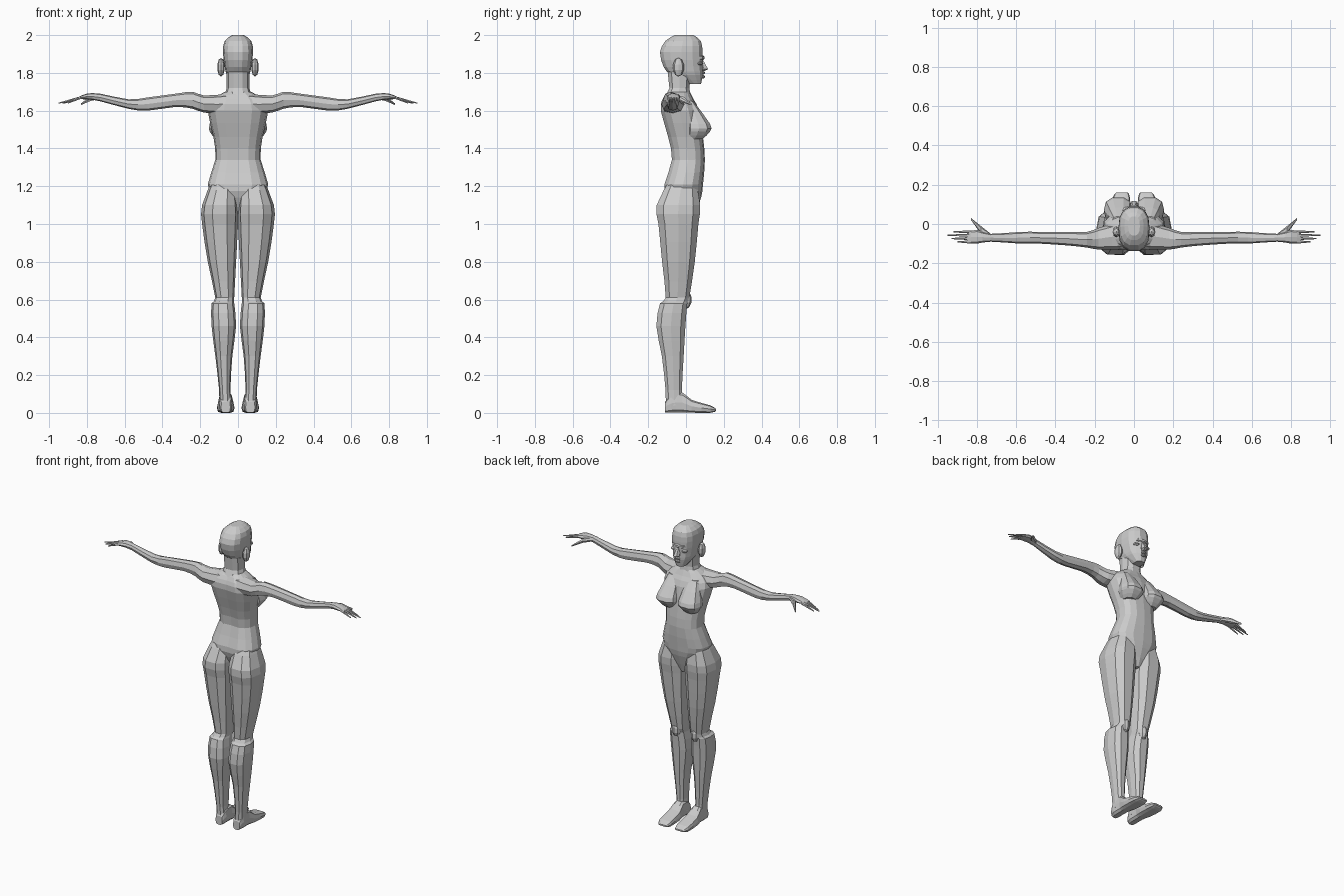
import bpy, bmesh
from math import cos, sin, pi, copysign
from mathutils import Vector

cube = bpy.data.objects.get("Cube")
if cube:
    bpy.data.objects.remove(cube, do_unlink=True)

grey = bpy.data.materials.new("pale grey")
grey.use_nodes = True
grey.diffuse_color = (0.6, 0.6, 0.6, 1)
grey.node_tree.nodes["Principled BSDF"].inputs["Base Color"].default_value = grey.diffuse_color


def finish(name, bm, height, mirror):
    """Turn a bmesh into a flat shaded object, raised to a height and mirrored across x."""
    bmesh.ops.recalc_face_normals(bm, faces=bm.faces)
    mesh = bpy.data.meshes.new(name)
    bm.to_mesh(mesh)
    bm.free()
    mesh.materials.append(grey)
    body_part = bpy.data.objects.new(name, mesh)
    body_part.location.z = height
    bpy.context.collection.objects.link(body_part)
    if mirror:
        modifier = body_part.modifiers.new("mirror", "MIRROR")
        modifier.use_mirror_merge = False


def refine(rows):
    """Insert a smoothly curved section between every neighbouring pair."""
    rows = [Vector(row) for row in rows]
    padded = [rows[0], *rows, rows[-1]]
    refined = []
    for before, start, end, after in zip(padded, rows, rows[1:], padded[3:]):
        refined.append(start)
        refined.append((start + end) / 2 + (start + end - before - after) / 16)
    refined.append(rows[-1])
    return refined


def symmetric(rows):
    """Expand (position, half width, back, front) rows to full sections."""
    return [(position, -half, half, back, front) for position, half, back, front in rows]


def superellipse(low, high, wave, power):
    """Place a squared-off sine or cosine between two limits."""
    return (low + high) / 2 + copysign(abs(wave) ** power, wave) * (high - low) / 2


def loft(name, axis, rows, height=0, sides=10, power=0.8, mirror=False, groove=0):
    """Skin sections along an axis; a row is position, then both limits of each other axis."""
    bm = bmesh.new()
    rings = []
    for position, left, right, low, high in rows:
        ring = []
        for step in range(sides):
            angle = 2 * pi * step / sides
            across = superellipse(left, right, cos(angle), power)
            along = superellipse(low, high, sin(angle), power)
            if step * 4 == sides * 3:
                along += groove
            place = {"x": (position, across, along),
                     "y": (across, position, along),
                     "z": (across, along, position)}[axis]
            ring.append(bm.verts.new(place))
        rings.append(ring)
    for ring, following in zip(rings, rings[1:]):
        for step in range(sides):
            bm.faces.new((ring[step - 1], ring[step], following[step], following[step - 1]))
    bm.faces.new(rings[0])
    bm.faces.new(rings[-1])
    finish(name, bm, height, mirror)


def pebble(name, centre, radii, height, mirror=False):
    """Make a small faceted ellipsoid."""
    bm = bmesh.new()
    bmesh.ops.create_uvsphere(bm, u_segments=8, v_segments=5, radius=1)
    bmesh.ops.scale(bm, vec=radii, verts=bm.verts)
    bmesh.ops.translate(bm, vec=centre, verts=bm.verts)
    finish(name, bm, height, mirror)


# Heights that the parts are measured from
hip_height, arm_height, chin_height = 1, 1.6, 1.75

# Torso from crotch to neck base, with a shallow spine groove
loft("torso", "z", refine(symmetric([
    (.02, .02, -.05, .04), (.14, .12, -.11, .08), (.21, .16, -.12, .09),
    (.34, .12, -.08, .1), (.46, .13, -.1, .09), (.6, .16, -.14, .07),
    (.66, .13, -.13, .04), (.7, .07, -.1, .02)])),
    hip_height, sides=16, groove=.01)

# Breasts, full below and sloping up to the collar
loft("breasts", "z", refine([
    (.05, .03, .11, 0, .04), (-.07, .01, .15, 0, .13),
    (-.11, .01, .15, 0, .13), (-.15, .04, .12, 0, .09)]),
    arm_height, mirror=True)

# Legs, including hips and buttocks
loft("legs", "z", refine([
    (1.25, .02, .13, -.08, .05), (1.1, 0, .19, -.16, .08), (1, 0, .19, -.15, .07),
    (.8, .01, .16, -.13, .05), (.61, .02, .12, -.11, .02), (.58, .02, .14, -.14, .01),
    (.46, .01, .14, -.16, 0), (.3, .03, .12, -.13, -.01), (.12, .04, .1, -.11, -.02),
    (.04, .03, .1, -.11, -.01)]), mirror=True)

# Feet with flat soles
loft("feet", "y", refine([
    (-.11, .04, .09, 0, .06), (-.08, .03, .1, 0, .1), (-.02, .03, .1, 0, .11),
    (.03, .02, .11, 0, .07), (.13, .02, .11, 0, .04), (.16, .03, .09, .01, .02)]),
    power=.6, mirror=True)

# Arms from shoulder blade to palm
loft("arms", "x", refine([
    (.05, -.13, .02, -.02, .09), (.18, -.13, -.02, -.01, .08),
    (.24, -.12, -.04, .01, .1), (.33, -.11, -.04, .02, .09),
    (.48, -.1, -.04, 0, .07), (.58, -.1, -.04, .01, .06),
    (.73, -.09, -.05, .05, .09), (.8, -.1, -.03, .06, .09),
    (.85, -.1, -.04, .06, .07)]), arm_height, sides=8, mirror=True)

# Fingers, tapering and drooping toward the tips
knuckle = .83
for order, (finger, length) in enumerate(
        {"index": .09, "middle": .12, "ring": .1, "little": .07}.items()):
    middle_line = -.04 - order * .017
    sections = []
    for fraction in (0, .5, 1):
        thickness = .008 - fraction * .005
        drop = .07 - fraction * .03
        sections.append((knuckle + length * fraction,
                         middle_line - thickness, middle_line + thickness,
                         drop - thickness, drop + thickness))
    loft(finger + "_fingers", "x", sections, arm_height, sides=6, mirror=True)

# Thumbs, spread forward from the wrist
loft("thumbs", "x", [
    (.73, -.07, -.05, .06, .08), (.78, -.05, -.01, .05, .08),
    (.83, .02, .03, .03, .04)], arm_height, sides=6, mirror=True)

# Neck
loft("neck", "z", symmetric([
    (-.09, .08, -.12, .03), (-.03, .06, -.09, .02), (.06, .06, -.1, .03)]), chin_height)

# Head with jaw and skull
loft("head", "z", refine(symmetric([
    (-.01, .03, .01, .08), (.04, .06, -.08, .09), (.08, .07, -.12, .09),
    (.16, .08, -.14, .09), (.22, .07, -.11, .08), (.25, .03, -.06, .04)])),
    chin_height, sides=14)

# Nose, wide at the nostrils and narrow at the bridge
loft("nose", "z", symmetric([
    (.06, .01, .07, .1), (.07, .02, .07, .12), (.12, .01, .07, .09)]),
    chin_height, sides=6)

# Small features of the face, and knee caps
pebble("brow", (0, .06, .13), (.06, .04, .02), chin_height)
pebble("upper_lip", (0, .09, .05), (.02, .01, .01), chin_height)
pebble("lower_lip", (0, .09, .03), (.02, .01, .01), chin_height)
pebble("eyes", (.04, .07, .1), (.02, .02, .01), chin_height, mirror=True)
pebble("ears", (.09, -.04, .08), (.02, .03, .05), chin_height, mirror=True)
pebble("knees", (.07, 0, .6), (.03, .03, .05), 0, mirror=True)
